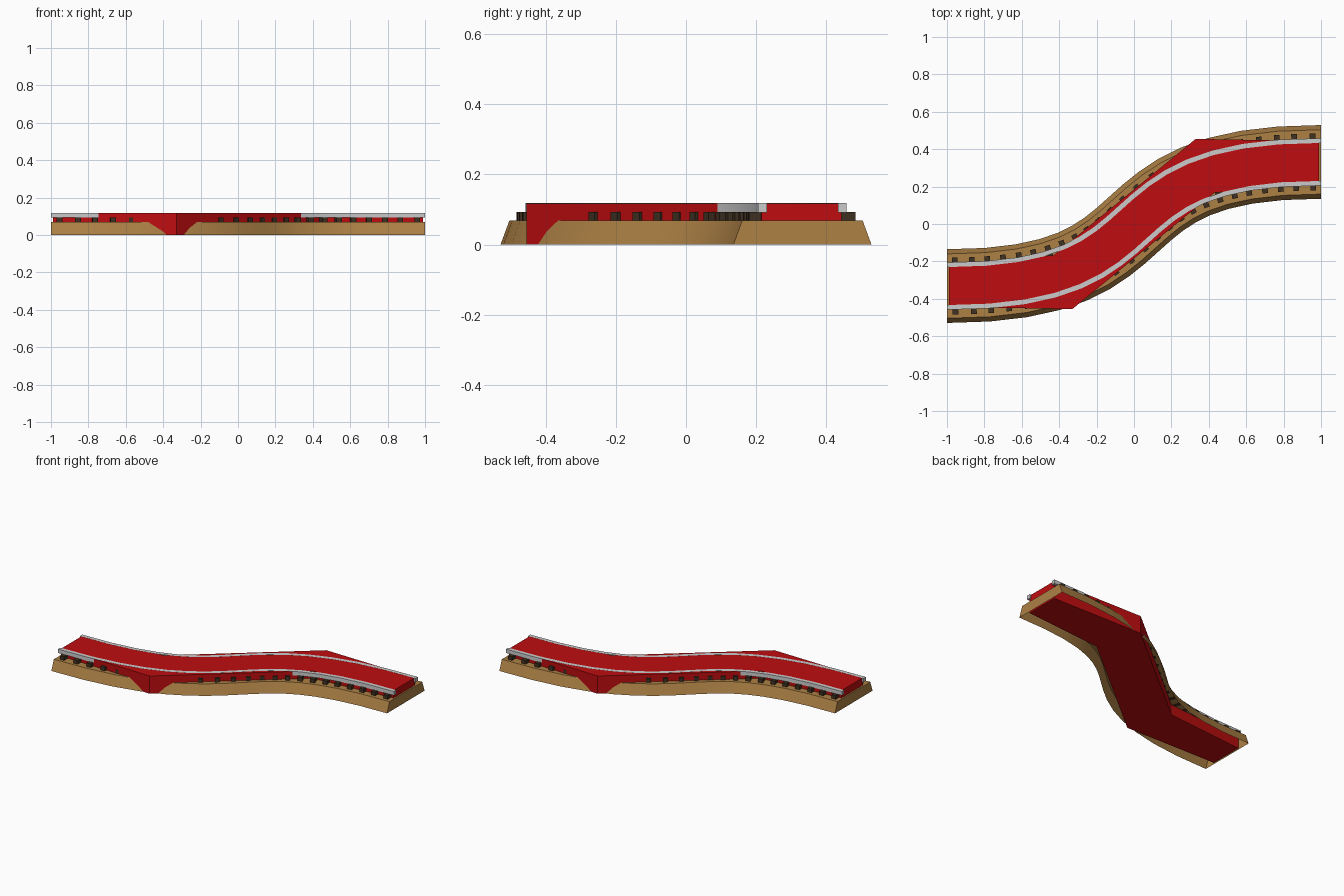
import bpy, bmesh, math
from mathutils import Vector, Matrix

if "Cube" in bpy.data.objects:
    bpy.data.objects.remove(bpy.data.objects["Cube"])

# S-shaped centre line (cubic bezier)
END_Y, HANDLE = 0.332, 1.27
P = [Vector((-1, -END_Y)), Vector((-1 + HANDLE, -END_Y)),
     Vector((1 - HANDLE, END_Y)), Vector((1, END_Y))]


def frame(t):
    """Point and left-hand normal on the centre line."""
    s = 1 - t
    p = s**3 * P[0] + 3*s*s*t * P[1] + 3*s*t*t * P[2] + t**3 * P[3]
    d = s*s * (P[1]-P[0]) + 2*s*t * (P[2]-P[1]) + t*t * (P[3]-P[2])
    d.normalize()
    return p, Vector((-d.y, d.x))


def material(name, rgb):
    m = bpy.data.materials.new(name)
    m.diffuse_color = (*rgb, 1)
    m.use_nodes = True
    m.node_tree.nodes["Principled BSDF"].inputs["Base Color"].default_value = m.diffuse_color
    return m


def finish(bm, name, mat=None, smooth=False):
    bmesh.ops.recalc_face_normals(bm, faces=bm.faces)
    me = bpy.data.meshes.new(name)
    bm.to_mesh(me)
    bm.free()
    ob = bpy.data.objects.new(name, me)
    bpy.context.collection.objects.link(ob)
    if mat:
        me.materials.append(mat)
    if smooth:
        bpy.ops.object.select_all(action='DESELECT')
        ob.select_set(True)
        bpy.context.view_layer.objects.active = ob
        bpy.ops.object.shade_smooth_by_angle(angle=math.radians(30))
    return ob


def sweep(name, profile, closed=True, mat=None, segs=16):
    """Sweep an (offset, height) profile along the centre line, capped at both ends."""
    bm = bmesh.new()
    rings = []
    for i in range(segs + 1):
        p, n = frame(i / segs)
        rings.append([bm.verts.new((*(p + n*o), z)) for o, z in profile])
    count = len(profile)
    for a, b in zip(rings, rings[1:]):
        for k in range(count if closed else count - 1):
            j = (k + 1) % count
            bm.faces.new((a[k], a[j], b[j], b[k]))
    bm.faces.new(rings[0])
    bm.faces.new(rings[-1])
    return finish(bm, name, mat, True)


brown = material("ballast_brown", (0.42, 0.22, 0.06))
dark = material("sleeper_wood", (0.05, 0.03, 0.015))
red = material("deck_red", (0.52, 0.004, 0.005))

# Gravel bed, open underneath
sweep("ballast_bed", [(-0.197, 0), (-0.172, 0.068), (0.172, 0.068), (0.197, 0)],
      closed=False, mat=brown)

# Two square rails
for side, o in (("left", 0.114), ("right", -0.114)):
    w = 0.0125
    sweep(side + "_rail", [(o-w, 0.092), (o-w, 0.118), (o+w, 0.118), (o+w, 0.092)])

# Sleepers, evenly spaced by arc length
samples = [frame(i / 600) for i in range(601)]
lengths = [0.0]
for (a, _), (b, _) in zip(samples, samples[1:]):
    lengths.append(lengths[-1] + (b - a).length)
bm = bmesh.new()
COUNT = 24
for i in range(COUNT):
    goal = lengths[-1] * (i + 0.5) / COUNT
    p, n = samples[min(range(601), key=lambda k: abs(lengths[k] - goal))]
    m = (Matrix.Translation((p.x, p.y, 0.080))
         @ Matrix.Rotation(math.atan2(-n.x, n.y), 4, 'Z')
         @ Matrix.Diagonal((0.03, 0.304, 0.025, 1)))
    bmesh.ops.create_cube(bm, size=1, matrix=m)
finish(bm, "sleepers", dark)

# Coarse three-section block filling the track between the rails
half = [(-0.99, -0.443), (-0.33, -0.455), (0.43, 0.167), (0.99, 0.216)]
outline = half + [(-x, -y) for x, y in half]
bm = bmesh.new()
low = [bm.verts.new((x, y, 0.0)) for x, y in outline]
top = [bm.verts.new((x, y, 0.1175)) for x, y in outline]
for i in range(8):
    j = (i + 1) % 8
    bm.faces.new((low[i], low[j], top[j], top[i]))
for ring in (low, top):
    for i in range(3):
        bm.faces.new((ring[i], ring[i+1], ring[6-i], ring[7-i]))
finish(bm, "track_block", red)
